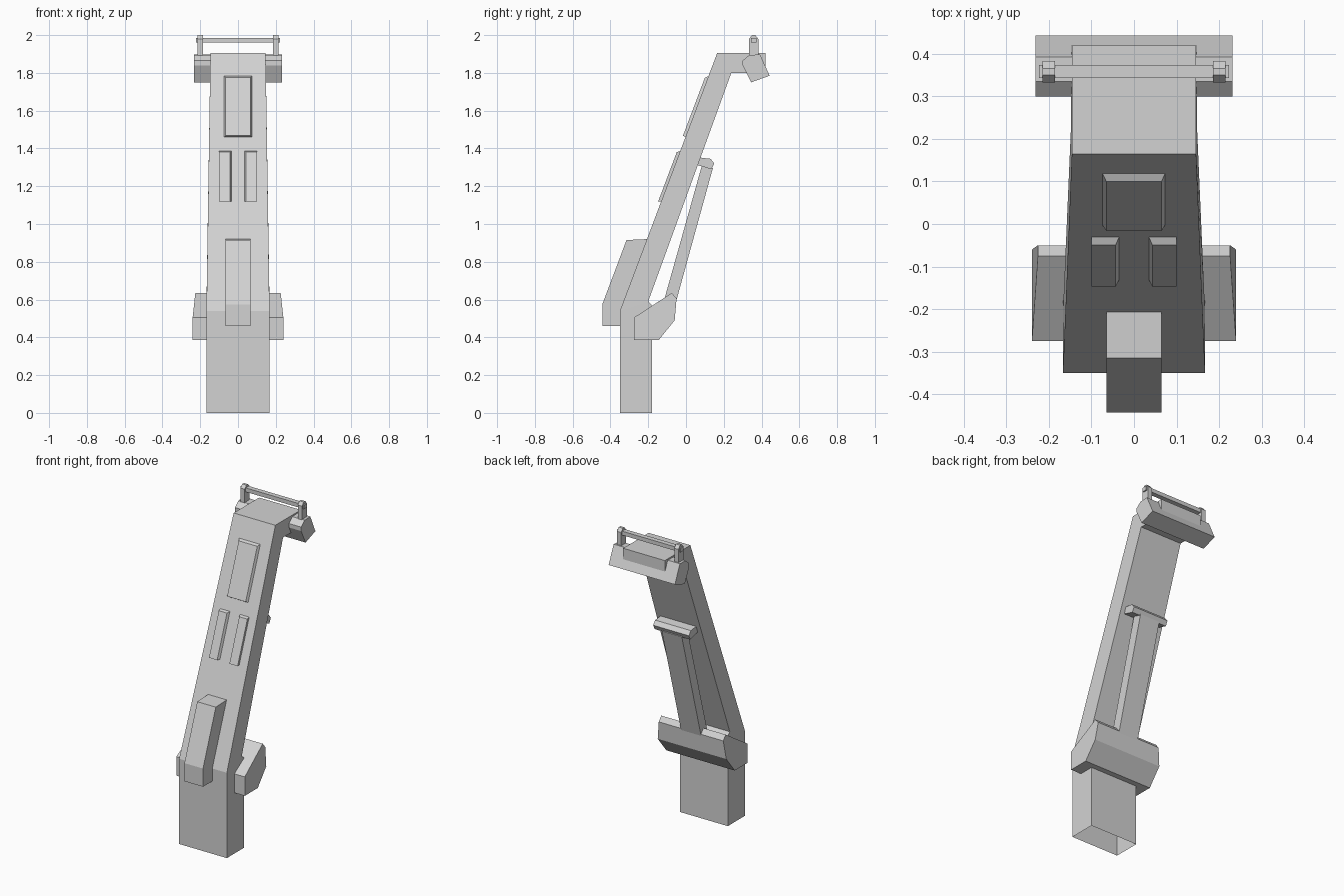
import bpy, bmesh
from mathutils import Vector

cube = bpy.data.objects.get("Cube")
if cube:
    bpy.data.objects.remove(cube, do_unlink=True)

grey = bpy.data.materials.new("light_grey")
grey.use_nodes = True
COLOR = (0.65, 0.65, 0.65, 1)
grey.diffuse_color = COLOR
grey.node_tree.nodes["Principled BSDF"].inputs["Base Color"].default_value = COLOR


def finish(name, bm):
    """Turn a bmesh into a grey object."""
    mesh = bpy.data.meshes.new(name)
    bm.to_mesh(mesh)
    bm.free()
    mesh.materials.append(grey)
    obj = bpy.data.objects.new(name, mesh)
    bpy.context.collection.objects.link(obj)
    return obj


def loft(ring_a, ring_b):
    """Closed solid between two matching rings of points."""
    bm = bmesh.new()
    a = [bm.verts.new(p) for p in ring_a]
    b = [bm.verts.new(p) for p in ring_b]
    bm.faces.new(a)
    bm.faces.new(b[::-1])
    for i in range(len(a)):
        j = (i + 1) % len(a)
        bm.faces.new((a[i], b[i], b[j], a[j]))
    bmesh.ops.recalc_face_normals(bm, faces=bm.faces)
    return bm


def prism(profile, x0, x1):
    """Extrude a (y, z) profile along x."""
    return loft([(x0, y, z) for y, z in profile], [(x1, y, z) for y, z in profile])


def slope_y(z):
    """Front surface of the leaning arm."""
    return -0.35 + (z - 0.54) * 0.515 / 1.365


def slope_plate(name, base, top, height):
    """Chamfered raised plate on the arm front; rectangles are x0, x1, z0, z1."""
    def ring(rect, lift):
        x0, x1, z0, z1 = rect
        return [(x, slope_y(z) - lift, z)
                for x, z in ((x0, z0), (x1, z0), (x1, z1), (x0, z1))]
    finish(name, loft(ring(base, -0.01), ring(top, height)))


# Main post and leaning arm: open underneath, tapering upward
arm_profile = [(-0.35, 0), (-0.18, 0), (-0.18, 0.57), (-0.2, 0.59), (0.24, 1.8),
               (0.42, 1.8), (0.42, 1.905), (0.165, 1.905), (-0.35, 0.54)]
bm = prism(arm_profile, -1, 1)
bmesh.ops.bisect_plane(bm, geom=bm.verts[:] + bm.edges[:] + bm.faces[:],
                       plane_co=Vector((0, -0.35, 0.54)),
                       plane_no=Vector((0, -0.05, 0.15)))
for v in bm.verts:
    t = max(0, (v.co.z - 0.57) / 1.33)
    v.co.x *= 0.167 - 0.021 * min(t, 1)
bottom = [f for f in bm.faces if all(v.co.z < 0.001 for v in f.verts)]
bmesh.ops.delete(bm, geom=bottom, context='FACES')
finish("post_and_arm", bm)

# Front block at the elbow
block = [(-0.443, 0.46), (-0.443, 0.575), (-0.315, 0.915), (-0.205, 0.92),
         (-0.34, 0.54), (-0.34, 0.46)]
finish("elbow_block", prism(block, -0.065, 0.065))

# Raised plates on the arm front
slope_plate("upper_panel", (-0.08, 0.078, 1.455, 1.787),
            (-0.065, 0.065, 1.468, 1.775), 0.016)
for side, label in ((1, "left"), (-1, "right")):
    base = sorted((0.1 * side, 0.03 * side)) + [1.12, 1.39]
    top = sorted((0.1 * side, 0.043 * side)) + [1.12, 1.38]
    slope_plate(label + "_small_panel", base, top, 0.016)

# Lower bracket wrapping the back of the elbow
cheek = [(-0.275, 0.505), (-0.275, 0.385), (-0.145, 0.385), (-0.06, 0.49),
         (-0.05, 0.605), (-0.075, 0.635)]
core = [(-0.18, 0.567), (-0.18, 0.385)] + cheek[2:]
finish("bracket_core", prism(core, -0.165, 0.165))
for side, label in ((1, "left"), (-1, "right")):
    bm = prism(cheek, 0.16 * side, 0.24 * side)
    for v in bm.verts:
        if abs(v.co.x) > 0.2 and v.co.z > 0.55:
            v.co.x = 0.226 * side
    finish(label + "_bracket_cheek", bm)

# Rear strut with its end bar
strut = [(-0.115, 0.6), (-0.055, 0.58), (0.142, 1.295), (0.087, 1.32)]
finish("rear_strut", prism(strut, -0.07, 0.07))
end_bar = [(0.07, 1.352), (0.13, 1.345), (0.15, 1.32), (0.135, 1.29), (0.05, 1.315)]
finish("strut_end_bar", prism(end_bar, -0.125, 0.125))

# Crossbar under the arm tip
crossbar = [(0.3, 1.865), (0.335, 1.895), (0.392, 1.897), (0.443, 1.785),
            (0.345, 1.75), (0.3, 1.84)]
finish("tip_crossbar", prism(crossbar, -0.232, 0.232))

# Handle above the tip
post = [(0.333, 1.88), (0.333, 1.98), (0.35, 2.0), (0.366, 2.0), (0.383, 1.98), (0.383, 1.88)]
for side, label in ((1, "left"), (-1, "right")):
    finish(label + "_handle_post", prism(post, 0.186 * side, 0.215 * side))
rod = [(0.343, 1.96), (0.343, 1.985), (0.374, 1.985), (0.374, 1.96)]
finish("handle_rod", prism(rod, -0.223, 0.223))
